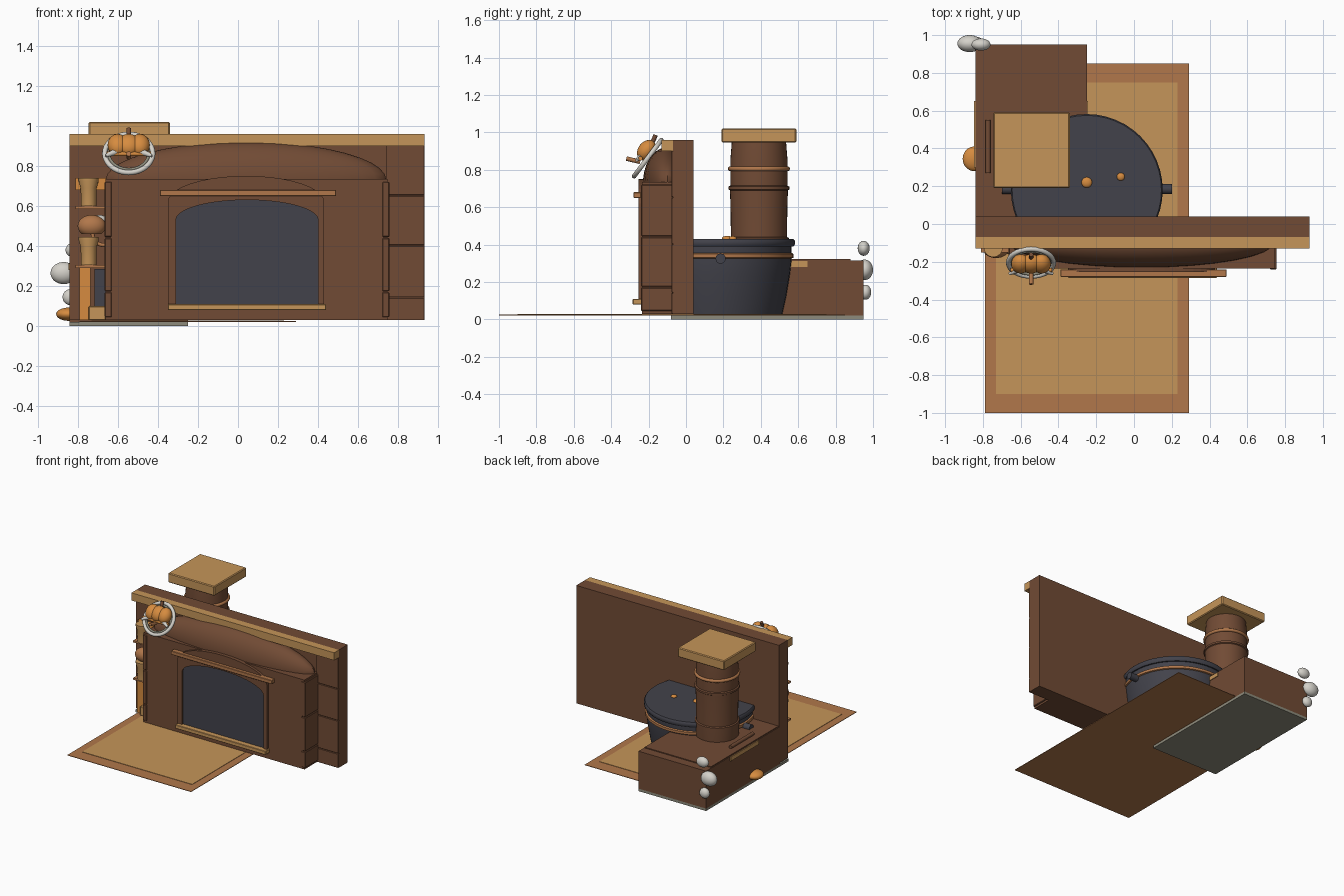
import bpy, bmesh, math
from mathutils import Matrix, Vector

cube = bpy.data.objects.get("Cube")
if cube:
    bpy.data.objects.remove(cube, do_unlink=True)


def material(name, *rgb):
    m = bpy.data.materials.new(name)
    m.use_nodes = True
    m.diffuse_color = (*rgb, 1)
    m.node_tree.nodes["Principled BSDF"].inputs["Base Color"].default_value = (*rgb, 1)
    return m


BROWN = material("brown wood", .165, .07, .035)
TAN = material("tan wood", .56, .3, .1)
RUST = material("rust", .44, .185, .07)
DARK = material("dark iron", .055, .055, .07)
GREY = material("grey stone", .27, .26, .2)
WHITE = material("off white", .66, .64, .59)
ORANGE = material("orange", .67, .26, .05)


def finish(name, bm, mat, smooth=False):
    bmesh.ops.recalc_face_normals(bm, faces=bm.faces)
    me = bpy.data.meshes.new(name)
    bm.to_mesh(me)
    bm.free()
    ob = bpy.data.objects.new(name, me)
    bpy.context.collection.objects.link(ob)
    me.materials.append(mat)
    if smooth:
        bpy.ops.object.select_all(action='DESELECT')
        ob.select_set(True)
        bpy.context.view_layer.objects.active = ob
        bpy.ops.object.shade_smooth_by_angle(angle=math.radians(40))
    return ob


def box(name, x, y, z, mat, bevel=0):
    """Box from three (low, high) ranges."""
    bm = bmesh.new()
    size = [b - a for a, b in (x, y, z)]
    mid = [(a + b) / 2 for a, b in (x, y, z)]
    bmesh.ops.create_cube(bm, size=1, matrix=Matrix.Translation(mid) @ Matrix.Diagonal((*size, 1)))
    if bevel:
        bmesh.ops.bevel(bm, geom=bm.edges[:], offset=bevel, segments=1, affect='EDGES')
    return finish(name, bm, mat)


def ball(name, at, radii, mat, frame=Matrix(), keep=None):
    bm = bmesh.new()
    bmesh.ops.create_uvsphere(bm, u_segments=32, v_segments=20, radius=1,
                              matrix=frame @ Matrix.Translation(at) @ Matrix.Diagonal((*radii, 1)))
    if keep:
        bmesh.ops.delete(bm, geom=[v for v in bm.verts if not keep(v.co)], context='VERTS')
    return finish(name, bm, mat, True)


def lathe(name, at, profile, mat, sides=40):
    """Spin (radius, height) points around a vertical axis."""
    bm = bmesh.new()
    vs = [bm.verts.new((r, 0, z)) for r, z in profile]
    es = [bm.edges.new(p) for p in zip(vs, vs[1:])]
    bmesh.ops.spin(bm, geom=vs + es, cent=(0, 0, 0), axis=(0, 0, 1), angle=math.tau, steps=sides)
    bmesh.ops.remove_doubles(bm, verts=bm.verts, dist=1e-5)
    bmesh.ops.translate(bm, verts=bm.verts, vec=at)
    return finish(name, bm, mat, True)


def rod(name, a, b, r, mat, frame=Matrix(), r2=None):
    a, b = frame @ Vector(a), frame @ Vector(b)
    turn = (b - a).to_track_quat('Z', 'Y').to_matrix().to_4x4()
    bm = bmesh.new()
    bmesh.ops.create_cone(bm, cap_ends=True, segments=16, radius1=r, radius2=r if r2 is None else r2,
                          depth=(b - a).length, matrix=Matrix.Translation((a + b) / 2) @ turn)
    return finish(name, bm, mat, True)


def ring(name, frame, major, minor, mat):
    bpy.ops.mesh.primitive_torus_add(major_radius=major, minor_radius=minor,
                                     major_segments=40, minor_segments=10)
    ob = bpy.context.object
    ob.name = name
    ob.matrix_world = frame
    ob.data.materials.append(mat)
    bpy.ops.object.shade_smooth_by_angle(angle=math.radians(40))
    return ob


def arch(cx, rx, base, spring, top, n=20):
    """Outline of a doorway with a flat elliptical top."""
    curve = [(cx + rx * math.cos(math.pi * i / n), spring + (top - spring) * math.sin(math.pi * i / n))
             for i in range(n + 1)]
    return [(cx + rx, base)] + curve + [(cx - rx, base)]


def extrude(name, quads, y0, y1, mat):
    """Push flat x-z polygons from y0 to y1."""
    bm = bmesh.new()
    faces = [bm.faces.new([bm.verts.new((x, y0, z)) for x, z in q]) for q in quads]
    bmesh.ops.remove_doubles(bm, verts=bm.verts, dist=1e-5)
    out = bmesh.ops.extrude_face_region(bm, geom=bm.faces[:], use_keep_orig=True)
    bmesh.ops.translate(bm, vec=(0, y1 - y0, 0),
                        verts=[v for v in out["geom"] if isinstance(v, bmesh.types.BMVert)])
    return finish(name, bm, mat)


# Floor pieces
box("stone_slab", (-.84, -.25), (-.08, .95), (0, .02), GREY)
box("rug_border", (-.79, .29), (-1, .85), (.022, .026), RUST)
box("rug_centre", (-.73, .23), (-.9, .75), (.025, .029), TAN)

# Wall with top beam and planks
box("wall", (-.84, .93), (-.07, .04), (.03, .96), BROWN)
box("top_beam", (-.84, .93), (-.13, -.07), (.9, .96), TAN)
for i, (lo, hi) in enumerate([(.03, .14), (.145, .4), (.405, .65), (.655, .9)]):
    box(f"wall_plank_{i}", (.74, .93), (-.078, -.06), (lo, hi), BROWN, .002)

# Fireplace body, hood and corner blocks
box("fireplace_body", (-.66, .745), (-.235, -.06), (.03, .735), BROWN)
for i, (lo, hi) in enumerate([(.045, .17), (.175, .44), (.445, .72)]):
    box(f"corner_block_{i}", (.72, .755), (-.24, -.07), (lo, hi), BROWN, .004)
    box(f"left_corner_block_{i}", (-.665, -.63), (-.24, -.07), (lo, hi), BROWN, .004)
ball("hood", (.04, -.1, .73), (.7, .13, .19), BROWN, keep=lambda c: c.y < .01 and c.z > .7)

# Arched opening
outer = arch(.04, .39, .08, .62, .75)
inner = arch(.045, .355, .08, .53, .63)
bands = [(outer[i], outer[i + 1], inner[i + 1], inner[i]) for i in range(len(outer) - 1)]
extrude("arch_frame", bands, -.255, -.2, BROWN)
extrude("dark_opening", [inner], -.243, -.2, DARK)
box("mantel_shelf", (-.39, .49), (-.28, -.24), (.65, .68), RUST, .003)
box("hearth_sill", (-.35, .44), (-.285, -.23), (.08, .11), TAN, .003)

# Counter behind the wall
box("counter", (-.84, -.25), (.03, .95), (.02, .315), BROWN)
box("counter_top", (-.835, -.255), (.04, .88), (.31, .322), BROWN)
box("counter_trim", (-.846, -.244), (.3, .65), (.28, .312), TAN)
rod("counter_rod", (-.773, .27, .335), (-.773, .55, .335), .014, BROWN)

# Cauldron with lid, band, handles and knobs
C = (-.25, .18, 0)
lathe("cauldron", C, [(0, .03), (.335, .03), (.355, .12), (.375, .24), (.385, .32), (.385, .4), (0, .4)], DARK, 48)
lathe("cauldron_band", C, [(.38, .325), (.395, .33), (.395, .35), (.38, .358)], RUST, 48)
lathe("cauldron_lid", C, [(0, .39), (.395, .39), (.402, .4), (.402, .42), (.395, .43), (0, .43)], DARK, 48)
for side in (-1, 1):
    rod("cauldron_handle", (-.25 + side * .36, .185, .325), (-.25 + side * .45, .185, .325), .027, DARK)
ball("lid_knob_large", (-.25, .22, .432), (.028, .028, .015), ORANGE)
ball("lid_knob_small", (-.07, .25, .432), (.021, .021, .013), ORANGE)

# Chimney
P = (-.545, .39, 0)
lathe("chimney", P, [(0, .31), (.155, .31), (.16, .42), (.16, .435), (.15, .44), (.152, .6), (.155, .69),
                     (.163, .695), (.163, .71), (.153, .715), (.153, .85), (.145, .95), (0, .95)], BROWN)
ring("chimney_band", Matrix.Translation((-.545, .39, .805)), .153, .013, RUST)
box("chimney_cap", (-.745, -.34), (.19, .59), (.945, 1.02), TAN, .006)

# Stones and side knob on the counter
ball("stone_middle", (-.87, .955, .265), (.065, .045, .055), WHITE)
ball("stone_upper", (-.81, .95, .38), (.05, .032, .04), WHITE)
ball("stone_lower", (-.835, .96, .145), (.04, .03, .04), WHITE)
ball("side_knob", (-.845, .345, .06), (.062, .065, .033), ORANGE)

# Shelves with cups at the wall end
for z in (.29, .585):
    box("small_shelf", (-.81, -.66), (-.15, -.07), (z, z + .015), RUST)
    lathe("cup", (-.745, -.125, z + .015), [(0, 0), (.038, 0), (.04, .09), (.05, .125), (.05, .14), (0, .14)], TAN, 24)
ball("round_cap", (-.73, -.13, .5), (.07, .05, .055), RUST, keep=lambda c: c.z > .46)
ring("hanging_ring", Matrix.Translation((-.67, -.12, .46)) @ Matrix.Rotation(math.pi / 2, 4, 'X'), .055, .01, RUST)
ball("white_bowl", (-.69, -.11, .53), (.035, .03, .025), WHITE)
box("upper_rail", (-.81, -.65), (-.1, -.07), (.68, .74), ORANGE)
box("shelf_post", (-.79, -.735), (-.13, -.07), (.03, .29), ORANGE)
box("post_foot", (-.745, -.66), (-.16, -.07), (.03, .1), TAN, .004)
box("dark_panel", (-.715, -.66), (-.078, -.069), (.1, .285), DARK)

# Tilted wreath with a gourd
W = Matrix.Translation((-.545, -.205, .862)) @ Matrix.Rotation(math.radians(53), 4, 'X')
ring("wreath_ring", W, .12, .013, WHITE)
ring("wreath_inner_ring", W, .1, .008, GREY)
for x, r in ((-.055, .05), (0, .06), (.055, .05)):
    ball("gourd_lobe", (x, .03, .03), (r, .06, .045), ORANGE, W)
rod("gourd_stem", (0, .08, .03), (0, .125, .04), .012, BROWN, W)
rod("cross_bar", (-.11, -.025, .03), (.11, -.025, .03), .012, ORANGE, W)
for side in (-1, 1):
    rod("white_leaf", (side * .04, .0, .03), (side * .115, -.045, .04), .022, WHITE, W, .008)
rod("wreath_pin", (0, -.04, .02), (0, -.07, .09), .012, RUST, W)
